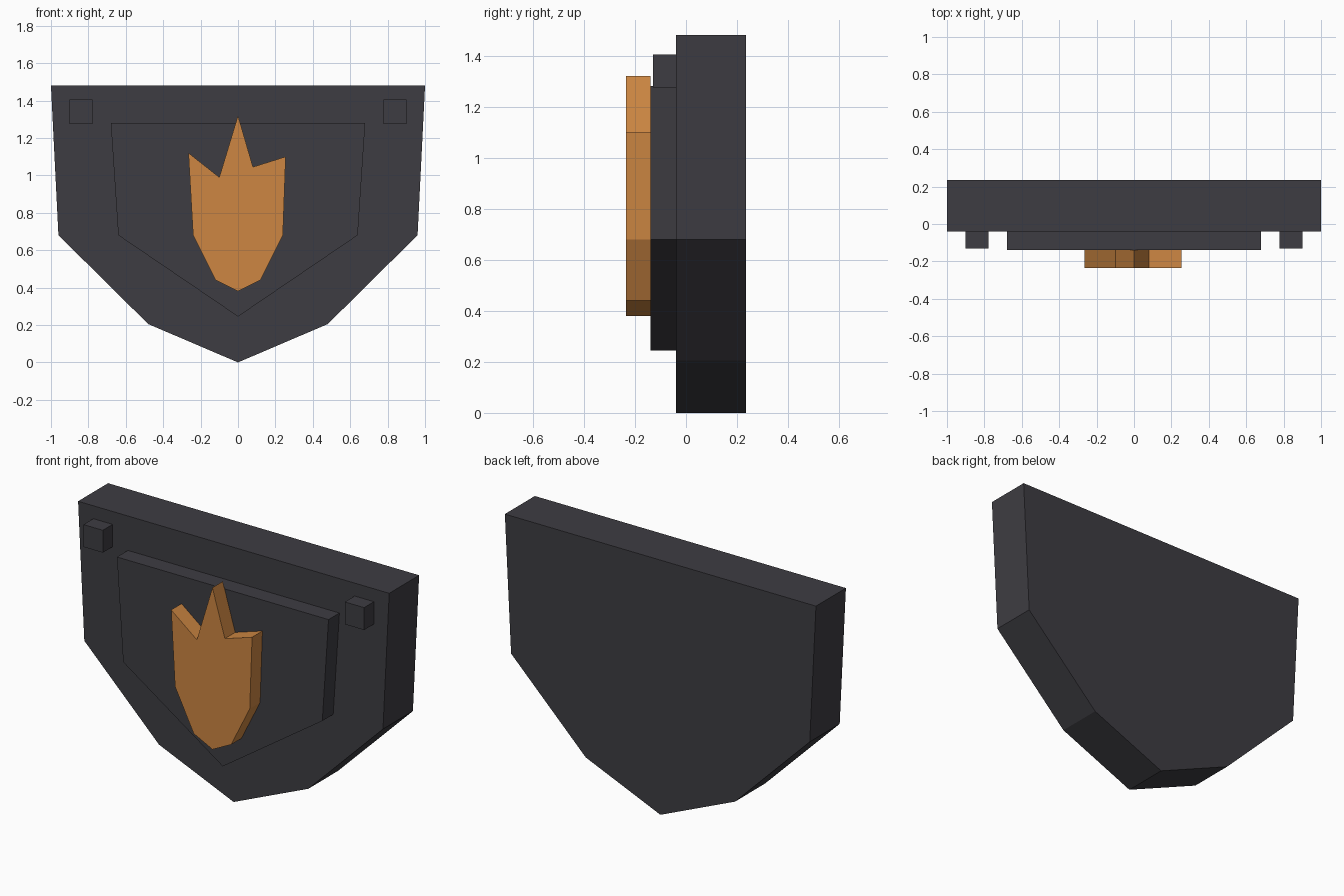
import bpy
import bmesh

default = bpy.data.objects.get("Cube")
if default:
    bpy.data.objects.remove(default, do_unlink=True)


def make_material(name, rgb):
    mat = bpy.data.materials.new(name)
    mat.use_nodes = True
    color = (*rgb, 1.0)
    mat.diffuse_color = color
    mat.node_tree.nodes["Principled BSDF"].inputs["Base Color"].default_value = color
    return mat


def mirrored(half):
    """Complete a left-half outline with its mirror image across x = 0."""
    return half + [(-x, z) for x, z in reversed(half) if x > 0]


def extrude_outline(name, outline, y_front, y_back, mat):
    """Make a flat-sided slab from an (x, z) outline."""
    bm = bmesh.new()
    face = bm.faces.new([bm.verts.new((x, y_front, z)) for x, z in outline])
    result = bmesh.ops.extrude_face_region(bm, geom=[face], use_keep_orig=True)
    new_verts = [g for g in result["geom"] if isinstance(g, bmesh.types.BMVert)]
    bmesh.ops.translate(bm, verts=new_verts, vec=(0, y_back - y_front, 0))
    bmesh.ops.recalc_face_normals(bm, faces=bm.faces)
    mesh = bpy.data.meshes.new(name)
    bm.to_mesh(mesh)
    bm.free()
    mesh.materials.append(mat)
    obj = bpy.data.objects.new(name, mesh)
    bpy.context.collection.objects.link(obj)
    return obj


charcoal = make_material("charcoal", (0.048, 0.046, 0.055))
copper = make_material("copper_orange", (0.61, 0.24, 0.055))

# Thick shield-shaped back plate
plate = mirrored([(1.0, 1.48), (0.96, 0.68), (0.48, 0.205), (0, 0)])
extrude_outline("back_plate", plate, -0.04, 0.235, charcoal)

# Raised centre panel
panel = mirrored([(0.68, 1.28), (0.64, 0.68), (0, 0.245)])
extrude_outline("raised_panel", panel, -0.14, -0.04, charcoal)

# Flame emblem with slightly uneven tips
flame = [(0, 1.32), (0.08, 1.045), (0.255, 1.1), (0.24, 0.68), (0.12, 0.44),
         (0, 0.38), (-0.12, 0.44), (-0.24, 0.68), (-0.265, 1.12), (-0.1, 0.99)]
extrude_outline("flame_emblem", flame, -0.235, -0.14, copper)

# Square studs in the upper corners
for side, x in (("left", 0.84), ("right", -0.84)):
    stud = [(x + dx, z) for dx, z in
            ((-0.062, 1.275), (0.062, 1.275), (0.062, 1.405), (-0.062, 1.405))]
    extrude_outline(side + "_stud", stud, -0.13, -0.04, charcoal)
